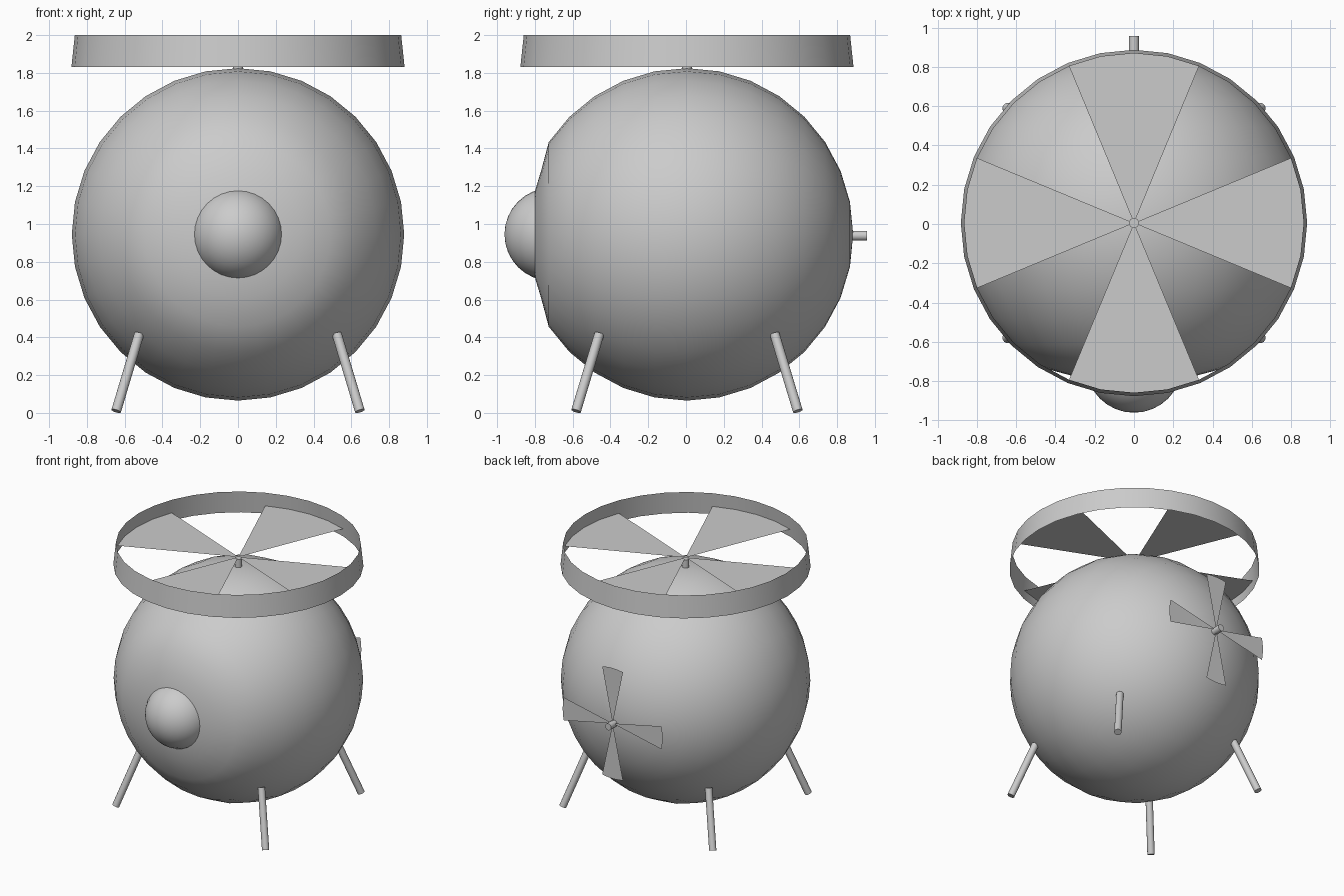
import bpy, bmesh, math
from mathutils import Vector, Matrix

if "Cube" in bpy.data.objects:
    bpy.data.objects.remove(bpy.data.objects["Cube"])

grey = bpy.data.materials.new("plain grey")
grey.diffuse_color = (0.6, 0.6, 0.6, 1)
grey.use_nodes = True
grey.node_tree.nodes["Principled BSDF"].inputs["Base Color"].default_value = grey.diffuse_color
CY, CZ, R = 0.005, 0.945, 0.88   # body centre and radius


def finish(name, bm, matrix=Matrix()):
    bm.transform(matrix)
    me = bpy.data.meshes.new(name)
    bm.to_mesh(me)
    bm.free()
    me.materials.append(grey)
    ob = bpy.data.objects.new(name, me)
    bpy.context.collection.objects.link(ob)
    bpy.ops.object.select_all(action='DESELECT')
    bpy.context.view_layer.objects.active = ob
    ob.select_set(True)
    bpy.ops.object.shade_smooth_by_angle(angle=math.radians(35))
    return ob


def lathe(name, profile, matrix=Matrix(), seg=32):
    """Revolve (radius, z) points, listed bottom to top, round local z."""
    bm = bmesh.new()
    rings = []
    for r, z in profile:
        n = 1 if r < 1e-5 else seg
        rings.append([bm.verts.new((r * math.cos(2 * math.pi * i / seg),
                                    r * math.sin(2 * math.pi * i / seg), z)) for i in range(n)])
    for a, b in zip(rings, rings[1:]):
        for i in range(seg):
            j = (i + 1) % seg
            if len(a) == 1:
                bm.faces.new((a[0], b[j], b[i]))
            elif len(b) == 1:
                bm.faces.new((a[i], a[j], b[0]))
            else:
                bm.faces.new((a[i], a[j], b[j], b[i]))
    return finish(name, bm, matrix)


def rod(name, start, end, r):
    start, end = Vector(start), Vector(end)
    d = end - start
    m = Matrix.Translation(start) @ d.to_track_quat('Z', 'Y').to_matrix().to_4x4()
    return lathe(name, [(0, 0), (r, 0), (r, d.length), (0, d.length)], m, 16)


def rotor(name, r_in, r_out, half_deg, steps, matrix):
    """Four flat sector blades in the local xy plane."""
    bm = bmesh.new()
    h = math.radians(half_deg)
    for k in range(4):
        mid = k * math.pi / 2
        pts = [(r_in, mid + h), (r_in, mid - h)]
        pts += [(r_out, mid - h + 2 * h * i / steps) for i in range(steps + 1)]
        bm.faces.new([bm.verts.new((r * math.cos(a), r * math.sin(a), 0)) for r, a in pts])
    return finish(name, bm, matrix)


# local z points to the back (+y)
to_back = Matrix.Translation((0, CY, CZ)) @ Matrix.Rotation(-math.pi / 2, 4, 'X')

# Round body with a flattened front
profile = [(0, -0.81), (0.235, -0.803), (0.337, -0.772)]
profile += [(R * math.sin(math.pi * i / 16), -R * math.cos(math.pi * i / 16)) for i in range(3, 16)]
profile.append((0, R))
lathe("body", profile, to_back)

# Bulging front eye dome
e = 0.246
dome = [(e * math.sin(math.pi * i / 16), -0.72 - e * math.cos(math.pi * i / 16)) for i in range(16)]
lathe("front_dome", dome + [(0, -0.72 + e)], to_back)

# Four splayed legs
for sx in (-1, 1):
    for sy in (-1, 1):
        rod("leg", (sx * 0.645, CY + sy * 0.587, 0.01), (sx * 0.523, CY + sy * 0.464, 0.418), 0.026)

# Top rotor with its open guard ring and shaft
lathe("guard_ring", [(0.882, 1.83), (0.864, 2.0)], Matrix.Translation((0, CY, 0)))
rotor("top_rotor", 0.025, 0.874, 22.5, 4, Matrix.Translation((0, CY, 1.893)))
rod("top_shaft", (0, CY, 1.78), (0, CY, 1.885), 0.026)

# Rear propeller and its shaft
rotor("rear_propeller", 0.02, 0.43, 12, 6, to_back @ Matrix.Translation((0, 0, 0.897)))
rod("rear_shaft", (0, 0.83, 0.938), (0, 0.957, 0.938), 0.026)
